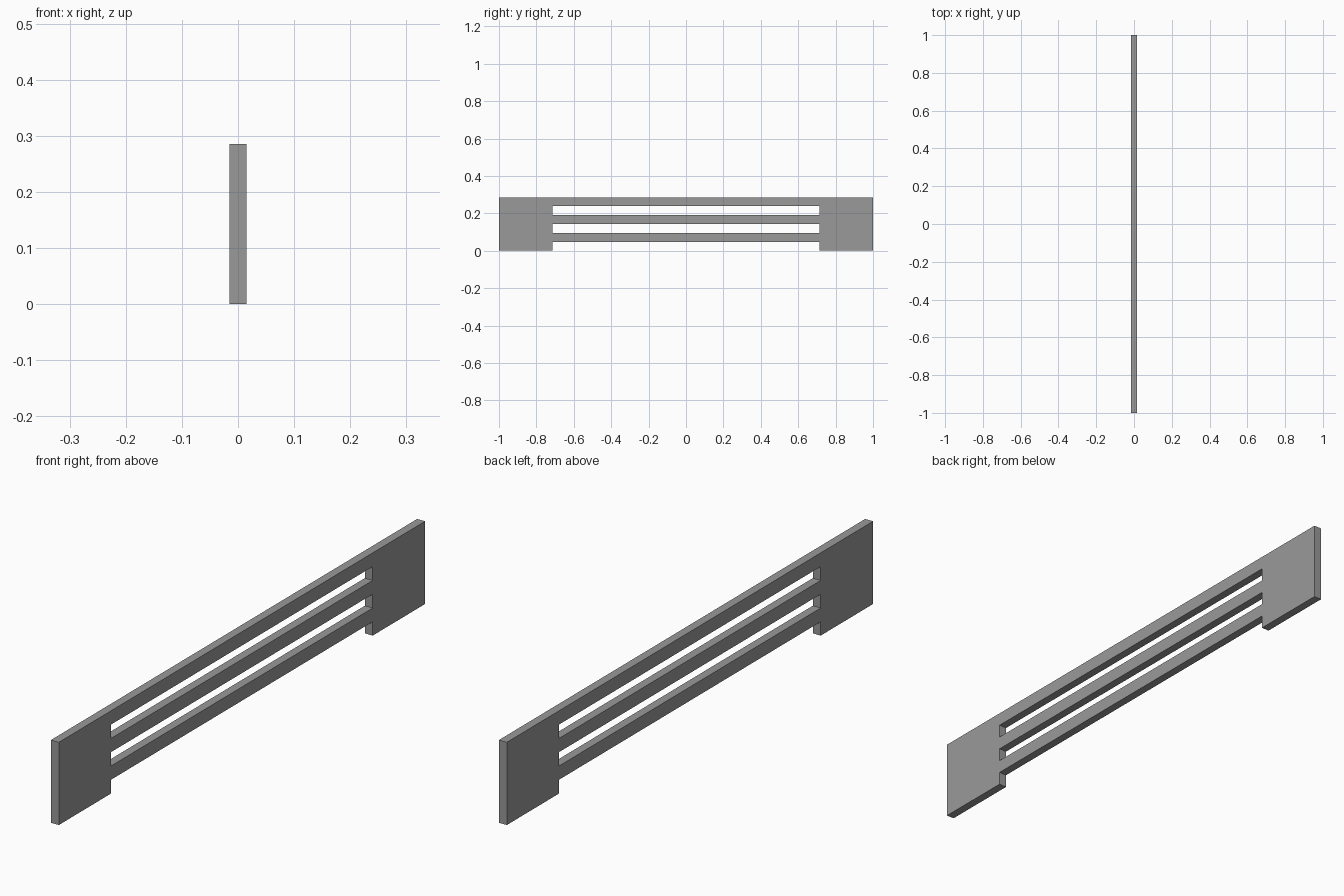
import bpy, bmesh

if "Cube" in bpy.data.objects:
    bpy.data.objects.remove(bpy.data.objects["Cube"])

THICK, HEIGHT = 0.03, 0.286
ys = [-1, -0.714, 0.714, 1]
# Six equal bands alternate: slot, rail, slot, rail, slot, rail
zs = [HEIGHT * i / 6 for i in range(7)]

# Side profile: solid end plates joined by three rails, with open slots between
bm = bmesh.new()
grid = [[bm.verts.new((-THICK / 2, y, z)) for z in zs] for y in ys]
for c in range(3):
    for r in range(6):
        if c == 1 and r % 2 == 0:
            continue
        bm.faces.new((grid[c][r], grid[c + 1][r], grid[c + 1][r + 1], grid[c][r + 1]))

# Give the panel its thickness
ext = bmesh.ops.extrude_face_region(bm, geom=bm.faces[:], use_keep_orig=True)
bmesh.ops.translate(bm, vec=(THICK, 0, 0),
                    verts=[v for v in ext["geom"] if isinstance(v, bmesh.types.BMVert)])
bmesh.ops.recalc_face_normals(bm, faces=bm.faces[:])

mesh = bpy.data.meshes.new("slotted_panel")
bm.to_mesh(mesh)
bm.free()
panel = bpy.data.objects.new("slotted_panel", mesh)
bpy.context.collection.objects.link(panel)

# Dark grey finish
mat = bpy.data.materials.new("dark_grey")
mat.diffuse_color = (0.32, 0.32, 0.32, 1)
mat.use_nodes = True
mat.node_tree.nodes["Principled BSDF"].inputs["Base Color"].default_value = mat.diffuse_color
mesh.materials.append(mat)
